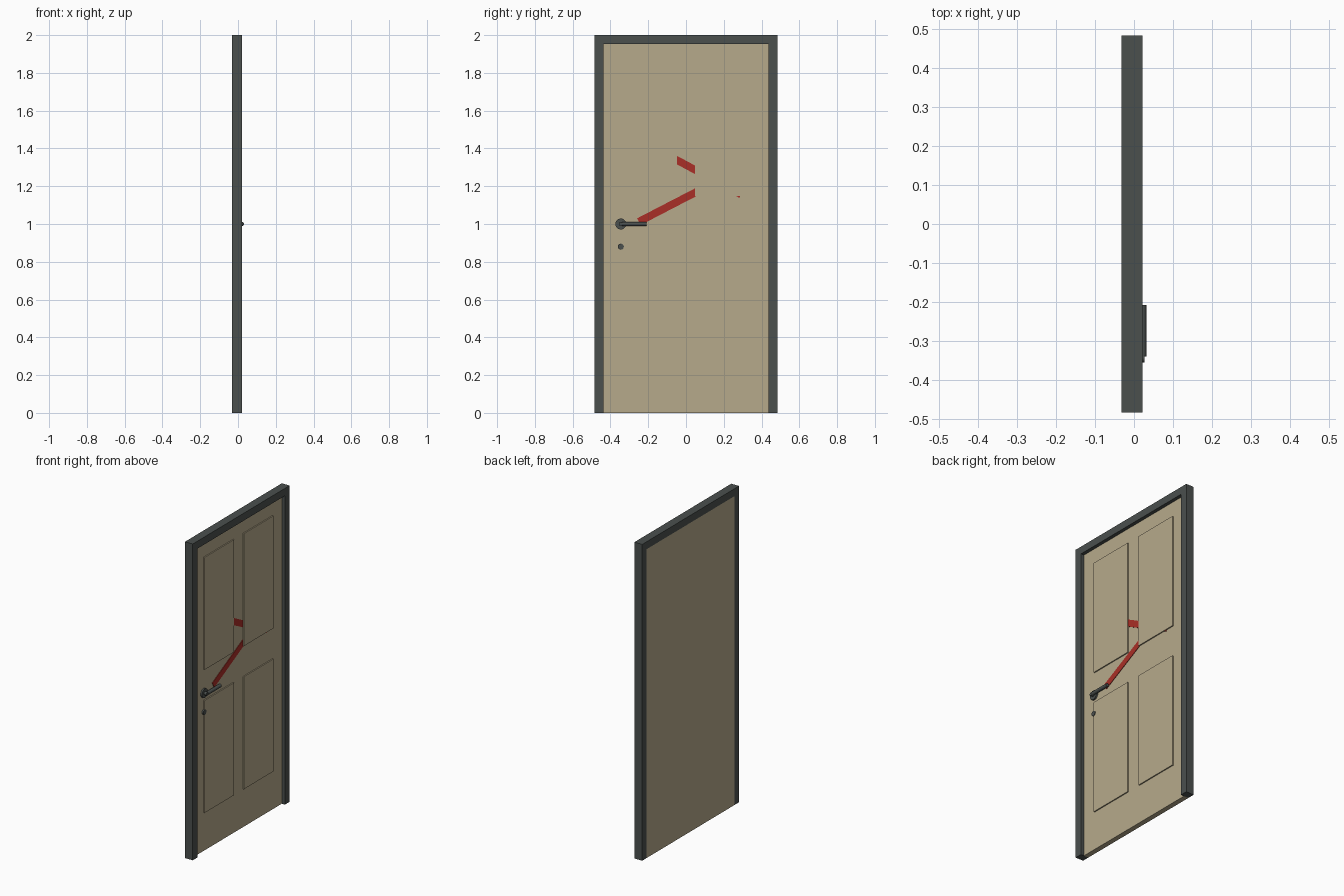
import bpy, math
from mathutils import Matrix, Vector

if "Cube" in bpy.data.objects:
    bpy.data.objects.remove(bpy.data.objects["Cube"])


def material(name, rgb):
    m = bpy.data.materials.new(name)
    m.diffuse_color = (*rgb, 1)
    m.use_nodes = True
    m.node_tree.nodes["Principled BSDF"].inputs["Base Color"].default_value = m.diffuse_color
    return m


DARK = material("dark grey", (0.07, 0.08, 0.076))
CREAM = material("cream", (0.47, 0.40, 0.26))
RED = material("red", (0.40, 0.028, 0.02))


def box(name, lo, hi, mat):
    lo, hi = Vector(lo), Vector(hi)
    bpy.ops.mesh.primitive_cube_add(size=1)
    o = bpy.context.object
    o.name = name
    o.data.transform(Matrix.Translation((lo + hi) / 2) @ Matrix.Diagonal((*(hi - lo), 1)))
    o.data.materials.append(mat)
    return o


def rod(name, a, b, r, mat, sides=16):
    a, b = Vector(a), Vector(b)
    bpy.ops.mesh.primitive_cylinder_add(vertices=sides, radius=r, depth=(b - a).length)
    o = bpy.context.object
    o.name = name
    rot = (b - a).to_track_quat('Z', 'Y').to_matrix().to_4x4()
    o.data.transform(Matrix.Translation((a + b) / 2) @ rot)
    o.data.materials.append(mat)
    bpy.ops.object.shade_smooth_by_angle(angle=math.radians(40))
    return o


BACK, FRONT, FACE = -0.032, 0.022, 0.0   # frame back, frame front, door front
OUT, INN, TOP = 0.484, 0.438, 1.953

# Frame: two posts and a lintel
for side, s in (("left", -1), ("right", 1)):
    y0, y1 = sorted((s * INN, s * OUT))
    box("frame_post_" + side, (BACK, y0, 0), (FRONT, y1, TOP), DARK)
box("frame_lintel", (BACK, -OUT, TOP), (FRONT, OUT, 2), DARK)

# Door leaf, flush with the back of the frame
box("door_leaf", (BACK, -INN, 0), (FACE, INN, TOP), CREAM)

# Four raised panels
for row, z0, z1 in (("lower", 0.242, 0.953), ("upper", 1.147, 1.858)):
    for side, s in (("left", -1), ("right", 1)):
        y0, y1 = sorted((s * 0.048, s * 0.344))
        box(f"panel_{row}_{side}", (FACE, y0, z0), (FACE + 0.007, y1, z1), CREAM)

# Red stripes that pass behind the raised panels
for name, a, b in (("stripe_rising", (-0.25, 1.012), (0.25, 1.271)),
                   ("stripe_falling", (-0.29, 1.468), (0.292, 1.156))):
    dy, dz = b[0] - a[0], b[1] - a[1]
    length = math.hypot(dy, dz)
    o = box(name, (FACE, -length / 2, -0.02), (FACE + 0.003, length / 2, 0.02), RED)
    o.data.transform(Matrix.Translation((0, (a[0] + b[0]) / 2, (a[1] + b[1]) / 2))
                     @ Matrix.Rotation(math.atan2(dz, dy), 4, 'X'))

# Lever handle and keyhole cover
HY = -0.345
rod("handle_rose", (FACE, HY, 1), (0.010, HY, 1), 0.029, DARK, 20)
rod("handle_spindle", (FACE, HY, 1), (0.027, HY, 1), 0.011, DARK)
rod("handle_lever", (0.021, -0.34, 1), (0.021, -0.208, 1), 0.011, DARK)
rod("keyhole_cover", (FACE, HY, 0.88), (0.010, HY, 0.88), 0.016, DARK)
